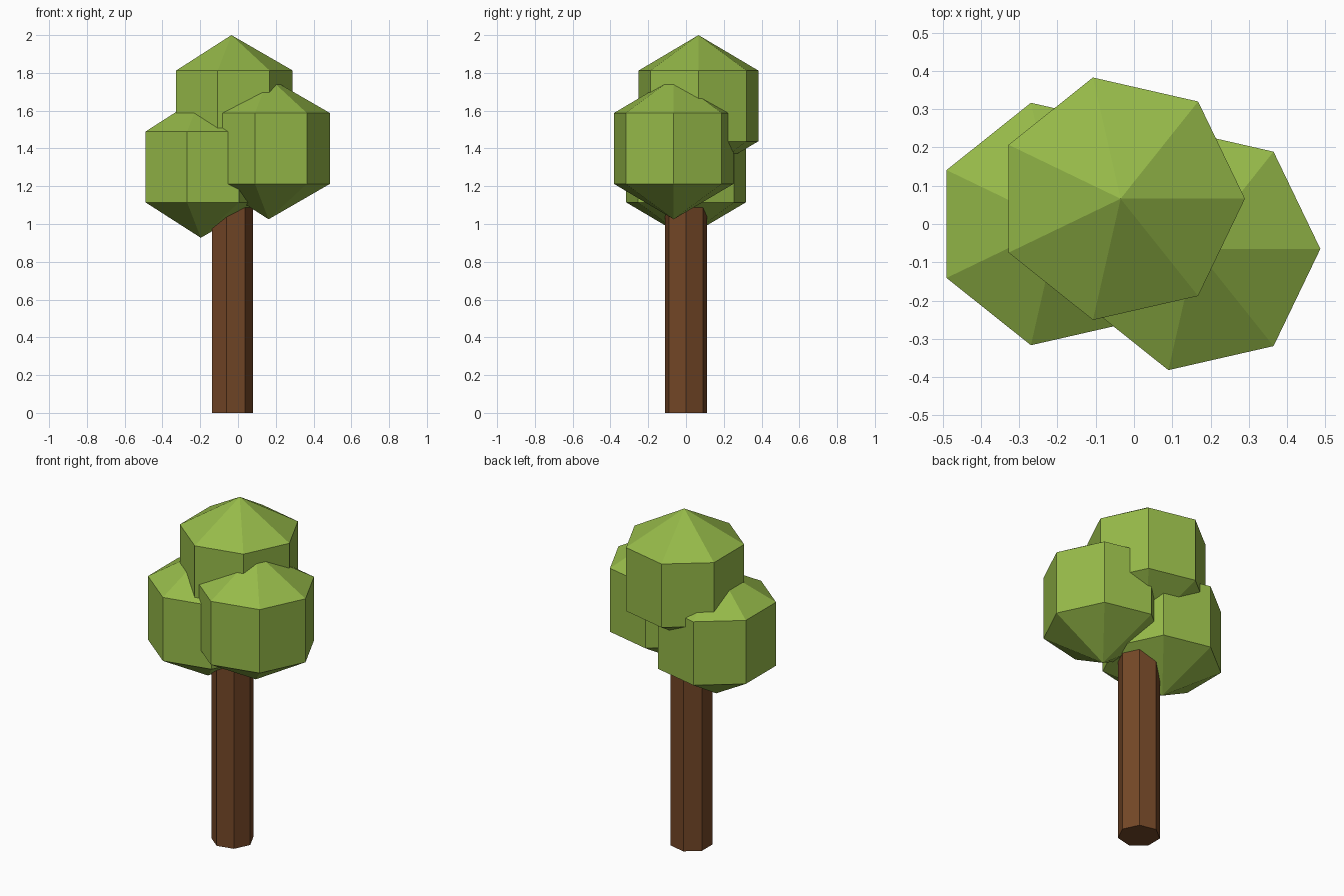
import bpy

if "Cube" in bpy.data.objects:
    bpy.data.objects.remove(bpy.data.objects["Cube"])

SIDES = 7


def material(name, rgb):
    m = bpy.data.materials.new(name)
    m.diffuse_color = (*rgb, 1.0)
    m.use_nodes = True
    m.node_tree.nodes["Principled BSDF"].inputs["Base Color"].default_value = m.diffuse_color
    return m


leaf_green = material("leaf_green", (0.305, 0.491, 0.067))
bark_brown = material("bark_brown", (0.174, 0.063, 0.020))


def lathe(name, profile, centre, mat):
    """Seven-sided solid from (radius, z) rings, first corner facing +x; radius 0 makes a pole."""
    import math
    import bmesh
    bm = bmesh.new()
    rings = []
    for r, z in profile:
        count = SIDES if r > 0 else 1
        rings.append([bm.verts.new((r * math.cos(math.tau * i / SIDES),
                                    r * math.sin(math.tau * i / SIDES), z))
                      for i in range(count)])
    for low, high in zip(rings, rings[1:]):
        for i in range(SIDES):
            j = (i + 1) % SIDES
            corners = [low[i % len(low)], low[j % len(low)],
                       high[j % len(high)], high[i % len(high)]]
            bm.faces.new(list(dict.fromkeys(corners)))
    # flat caps where the profile does not end in a pole
    if len(rings[0]) > 1:
        bm.faces.new(rings[0][::-1])
    if len(rings[-1]) > 1:
        bm.faces.new(rings[-1])
    bmesh.ops.recalc_face_normals(bm, faces=bm.faces[:])
    mesh = bpy.data.meshes.new(name)
    bm.to_mesh(mesh)
    bm.free()
    mesh.materials.append(mat)
    obj = bpy.data.objects.new(name, mesh)
    obj.location = centre
    bpy.context.collection.objects.link(obj)
    return obj


# Trunk, its top hidden inside the foliage
lathe("trunk", [(0.115, 0), (0.115, 1.25)], (-0.035, 0, 0), bark_brown)

# Foliage: three equal low-poly balls
R = 0.375
ball = [(0, -R), (R * 0.866, -R / 2), (R * 0.866, R / 2), (0, R)]
for name, centre in (("foliage_top", (-0.035, 0.066, 1.625)),
                     ("foliage_right", (0.162, -0.065, 1.40)),
                     ("foliage_left", (-0.197, 0.0, 1.302))):
    lathe(name, ball, centre, leaf_green)
